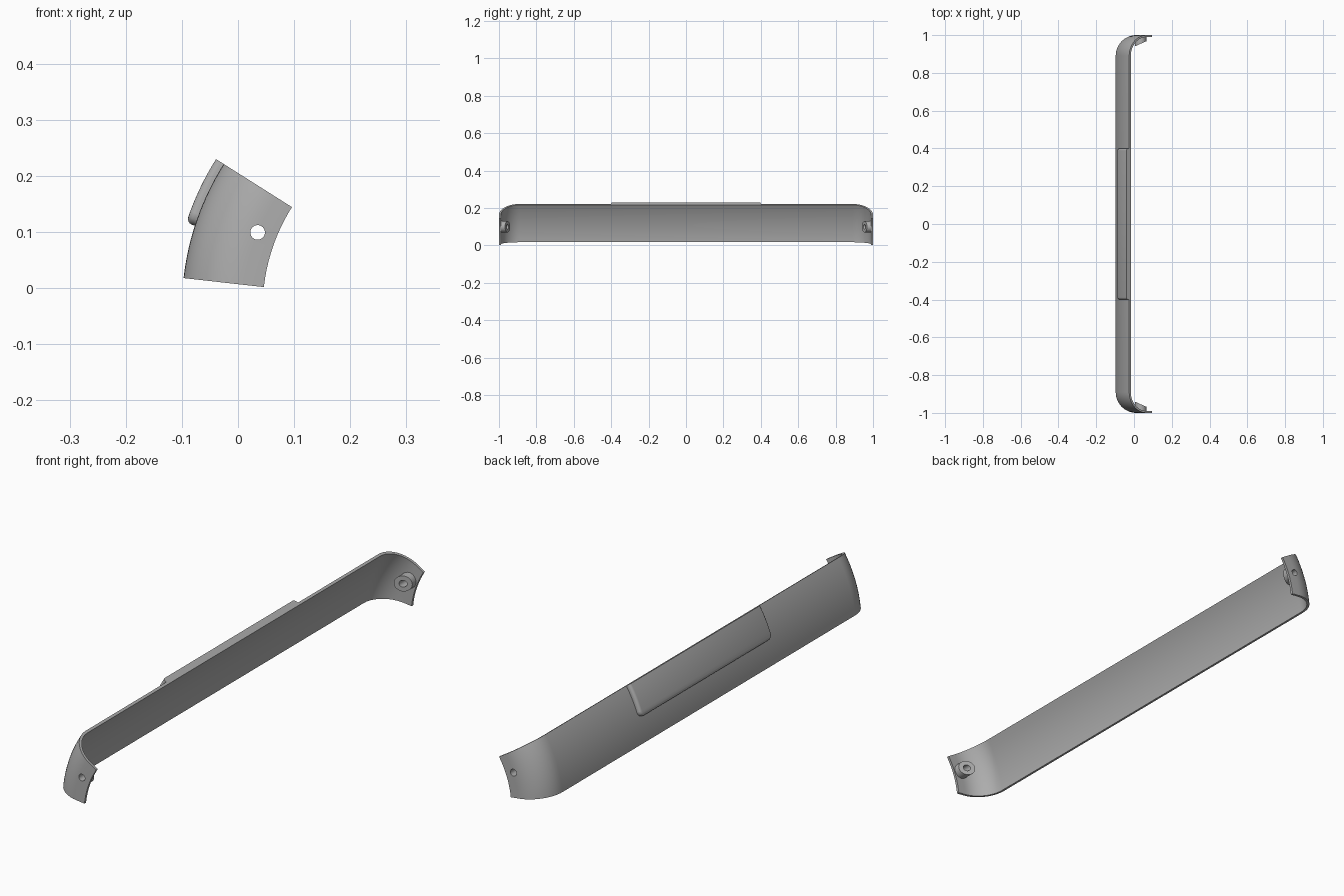
import bpy, bmesh
from math import radians, sin, cos, pi
from mathutils import Vector, Matrix

cube = bpy.data.objects.get("Cube")
if cube:
    bpy.data.objects.remove(cube)

# Arc axis runs along y; all curved parts are swept around it
AXIS = Vector((0.381, 0, -0.036))
R_OUT, R_END, WALL, CORNER = 0.481, 0.337, 0.01, 0.11
A_LOW, A_HIGH = radians(6.4), radians(32.3)
HOLE = (0.035, 0.099)

grey = bpy.data.materials.new("plain grey")
grey.use_nodes = True
grey.diffuse_color = (0.42, 0.42, 0.42, 1)
grey.node_tree.nodes["Principled BSDF"].inputs["Base Color"].default_value = grey.diffuse_color


def on_arc(r, y, a):
    return AXIS + Vector((-r * cos(a), y, r * sin(a)))


def make(name, bm):
    bmesh.ops.recalc_face_normals(bm, faces=bm.faces)
    mesh = bpy.data.meshes.new(name)
    bm.to_mesh(mesh)
    bm.free()
    ob = bpy.data.objects.new(name, mesh)
    bpy.context.collection.objects.link(ob)
    mesh.materials.append(grey)
    return ob


def select(ob):
    bpy.ops.object.select_all(action='DESELECT')
    ob.select_set(True)
    bpy.context.view_layer.objects.active = ob


def rod(bm, radius, y0, y1):
    turn = Matrix.Translation((HOLE[0], (y0 + y1) / 2, HOLE[1])) @ Matrix.Rotation(pi / 2, 4, 'X')
    bmesh.ops.create_cone(bm, cap_ends=True, segments=32, radius1=radius,
                          radius2=radius, depth=abs(y1 - y0), matrix=turn)


# Curved wall: a rounded U outline swept around the axis
def half_u(offset):
    rad = CORNER - offset
    pts = [(R_END, 1 - offset)]
    for i in range(13):
        t = i / 12 * pi / 2
        pts.append((R_OUT - CORNER + rad * sin(t), 1 - CORNER + rad * cos(t)))
    return pts


def full_u(offset):
    half = half_u(offset)
    return half + [(r, -y) for r, y in reversed(half)]


bm = bmesh.new()
outer, inner = full_u(0), full_u(WALL)
steps = 20
rows = []
for k in range(steps + 1):
    a = A_LOW + (A_HIGH - A_LOW) * k / steps
    rows.append([bm.verts.new(on_arc(r, y, a)) for r, y in outer + inner[::-1]])
n = len(rows[0])
for low, high in zip(rows, rows[1:]):
    for i in range(n):
        j = (i + 1) % n
        bm.faces.new((low[i], low[j], high[j], high[i]))
for row in (rows[0], rows[-1]):
    for i in range(n // 2 - 1):
        bm.faces.new((row[i], row[i + 1], row[n - 2 - i], row[n - 1 - i]))
wall = make("curved_wall", bm)

# Raised back panel: a bevelled slab, bent onto the wall
bm = bmesh.new()
R_BASE, R_TOP = R_OUT - 0.006, R_OUT + 0.016
A_PANEL = radians(17.8)
length = (A_HIGH - A_PANEL) * R_OUT
bmesh.ops.create_cube(bm, size=1)
for v in bm.verts:
    v.co = Vector(((v.co.x + 0.5) * length, v.co.y * 0.8, (v.co.z + 0.5) * (R_TOP - R_BASE)))
top = R_TOP - R_BASE
corners = [e for e in bm.edges if all(v.co.x < 0.001 for v in e.verts)
           and abs(e.verts[0].co.z - e.verts[1].co.z) > 0.01]
bmesh.ops.bevel(bm, geom=corners, offset=0.02, segments=5, profile=0.5, affect='EDGES')
rim = [e for e in bm.edges if all(v.co.z > top - 0.001 for v in e.verts)
       and not all(v.co.x > length - 0.001 for v in e.verts)]
bmesh.ops.bevel(bm, geom=rim, offset=0.011, segments=4, profile=0.5, affect='EDGES')
for k in range(1, 12):
    bmesh.ops.bisect_plane(bm, geom=bm.verts[:] + bm.edges[:] + bm.faces[:],
                           plane_co=(length * k / 12, 0, 0), plane_no=(1, 0, 0))
for v in bm.verts:
    v.co = on_arc(R_BASE + v.co.z, v.co.y, A_PANEL + v.co.x / R_OUT)
panel = make("raised_back_panel", bm)

# Screw bosses with slanted faces inside both end arms
bosses = []
for name, s in (("back_screw_boss", 1), ("front_screw_boss", -1)):
    bm = bmesh.new()
    rod(bm, 0.03, s * 0.9, s * 0.992)
    cut = bmesh.ops.bisect_plane(bm, geom=bm.verts[:] + bm.edges[:] + bm.faces[:],
                                 plane_co=(HOLE[0], s * 0.954, HOLE[1]),
                                 plane_no=(0.45, -s, 0), clear_outer=True)
    bmesh.ops.holes_fill(bm, edges=[e for e in cut["geom_cut"] if isinstance(e, bmesh.types.BMEdge)])
    bosses.append(make(name, bm))

# Screw holes through arms and bosses
bm = bmesh.new()
for s in (1, -1):
    rod(bm, 0.013, s * 0.88, s * 1.05)
cutter = make("hole_cutter", bm)
cutter.hide_render = True
for ob in [wall] + bosses:
    mod = ob.modifiers.new("screw_hole", 'BOOLEAN')
    mod.object = cutter
    mod.solver = 'EXACT'
    select(ob)
    bpy.ops.object.modifier_apply(modifier=mod.name)
bpy.data.objects.remove(cutter)

for ob in [wall, panel] + bosses:
    select(ob)
    bpy.ops.object.shade_smooth_by_angle(angle=radians(30))
